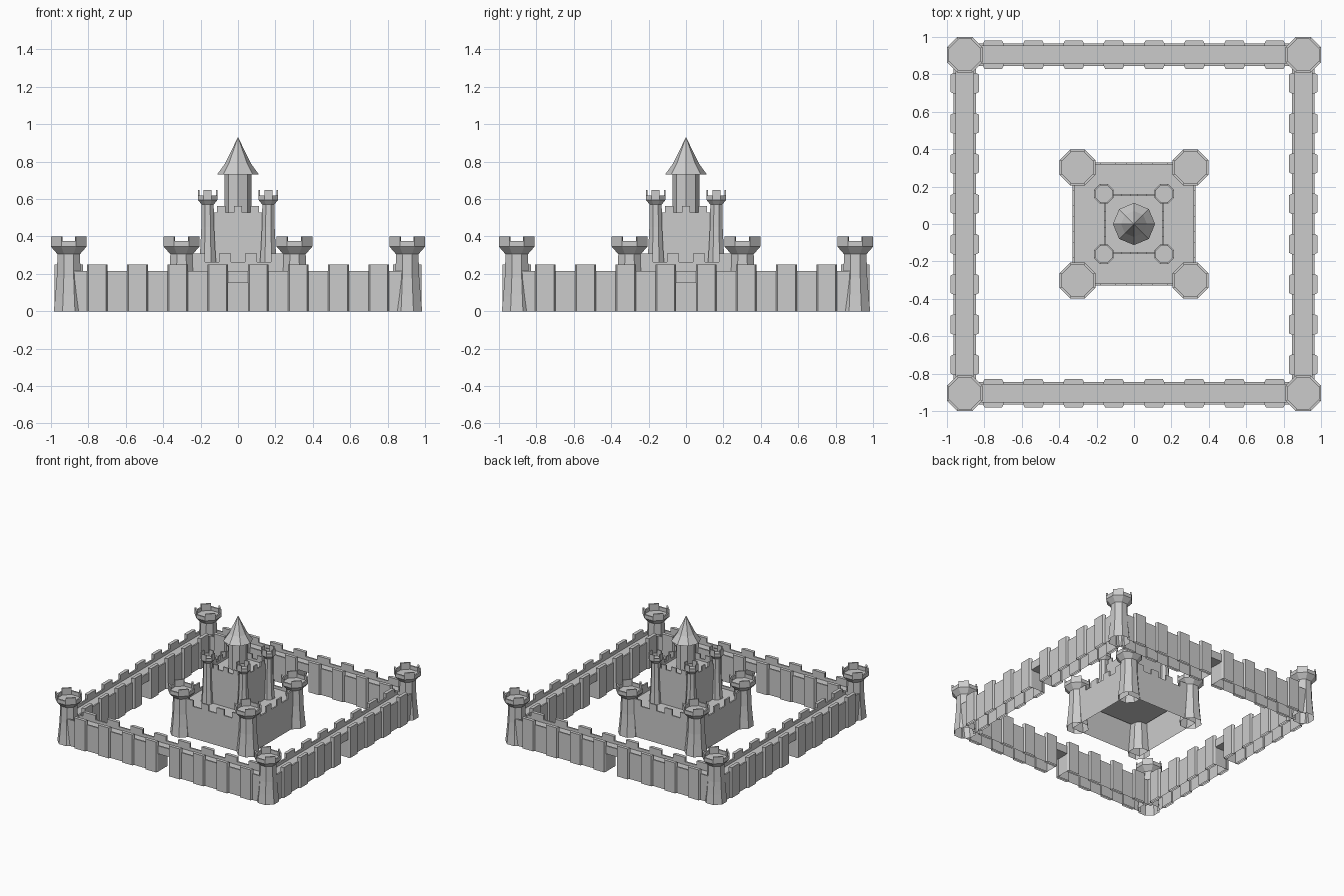
import bpy, bmesh
from math import pi, cos, tan
from mathutils import Matrix, Vector

if "Cube" in bpy.data.objects:
    bpy.data.objects.remove(bpy.data.objects["Cube"])

stone = bpy.data.materials.new("grey_stone")
stone.use_nodes = True
GREY = (0.6, 0.6, 0.6, 1)
stone.diffuse_color = GREY
stone.node_tree.nodes["Principled BSDF"].inputs["Base Color"].default_value = GREY


def finish(bm, name, loc=(0, 0, 0), turn=0):
    bmesh.ops.recalc_face_normals(bm, faces=bm.faces)
    mesh = bpy.data.meshes.new(name)
    bm.to_mesh(mesh)
    bm.free()
    mesh.materials.append(stone)
    obj = bpy.data.objects.new(name, mesh)
    obj.location = loc
    obj.rotation_euler.z = turn
    bpy.context.collection.objects.link(obj)


def spun(turn, x, y, z):
    return Matrix.Rotation(turn, 3, 'Z') @ Vector((x, y, z))


def skin(bm, rings, closed):
    """Bridge successive rows of points with quads."""
    rows = [[bm.verts.new(p) for p in ring] for ring in rings]
    n = len(rows[0])
    for a, b in zip(rows, rows[1:]):
        for i in range(n if closed else n - 1):
            j = (i + 1) % n
            bm.faces.new((a[i], a[j], b[j], b[i]))
    return rows


def prism(bm, pts, z0, z1, turn=0):
    """Upright block with an open bottom."""
    rows = skin(bm, [[spun(turn, x, y, z) for x, y in pts] for z in (z0, z1)], True)
    bm.faces.new(rows[1])


def shell(bm, profile, sides, phase=0.5):
    """Polygonal tower skin; radii are measured to the flats. Last row is capped."""
    k = 1 / cos(pi / sides)
    rows = skin(bm, [[spun((i + phase) * 2 * pi / sides, r * k, 0, z)
                      for i in range(sides)] for r, z in profile], True)
    bm.faces.new(rows[-1])


def round_tower(name, loc, shaft, crown_r, crown_z, rim_z, top_z, rim, first):
    bm = bmesh.new()
    inner = crown_r - rim
    shell(bm, shaft + [(crown_r, crown_z), (crown_r, rim_z), (inner, rim_z), (inner, crown_z)], 8)
    t = tan(pi / 8)
    pts = [(crown_r, -crown_r * t), (crown_r, crown_r * t), (inner, inner * t), (inner, -inner * t)]
    for i in range(4):
        prism(bm, pts, rim_z, top_z, first + i * pi / 2)
    finish(bm, name, loc)


def square_block(name, half, z0, wall_z, top_z, floor_z, rim, centres, width):
    bm = bmesh.new()
    inner = half - rim
    shell(bm, [(half, z0), (half, wall_z), (inner, wall_z), (inner, floor_z)], 4)
    w = width / 2
    for side in range(4):
        for c in centres:
            pts = [(c - w, -half), (c + w, -half), (c + w, -inner), (c - w, -inner)]
            prism(bm, pts, wall_z, top_z, side * pi / 2)
    finish(bm, name)


# Curtain wall: one side with gate and buttress merlons, repeated four times
OUT, IN, WALK, TOP, GATE_W, GATE_H = -0.965, -0.845, 0.19, 0.215, 0.055, 0.15
LIP = 0.012


def channel(bottom):
    return [(OUT, bottom), (OUT, TOP), (OUT + LIP, TOP), (OUT + LIP, WALK),
            (IN - LIP, WALK), (IN - LIP, TOP), (IN, TOP), (IN, bottom)]


for n, side in enumerate(("front", "left", "back", "right")):
    bm = bmesh.new()
    for s in (-1, 1):
        skin(bm, [[(s * x, y, z) for y, z in channel(0)] for x in (GATE_W, 0.88)], False)
        jamb = [(OUT, 0), (IN, 0), (IN, GATE_H), (OUT, GATE_H)]
        bm.faces.new([bm.verts.new((s * GATE_W, y, z)) for y, z in jamb])
        for i in range(4):
            c = s * (0.1075 + 0.215 * i)
            for edge, out in ((OUT, -1), (IN, 1)):
                back, face = edge - out * LIP, edge + out * 0.015
                prism(bm, [(c - 0.055, back), (c - 0.055, edge), (c - 0.047, face),
                           (c + 0.047, face), (c + 0.055, edge), (c + 0.055, back)], 0, 0.25)
    skin(bm, [[(x, y, z) for y, z in channel(GATE_H)] for x in (-GATE_W, GATE_W)], True)
    finish(bm, side + "_wall", turn=n * pi / 2)

# Keep and the block on top of it
square_block("keep", 0.33, 0, 0.262, 0.31, 0.24, 0.012, (-0.21, -0.07, 0.07, 0.21), 0.065)
square_block("upper_keep", 0.16, 0.24, 0.528, 0.563, 0.51, 0.01, (-0.09, 0, 0.09), 0.045)

# Corner towers of the wall, the keep and the upper keep
big_shaft = [(0.08, 0), (0.072, 0.08), (0.064, 0.18), (0.06, 0.305)]
small_shaft = [(0.046, 0.24), (0.04, 0.33), (0.034, 0.45), (0.032, 0.57)]
for sx, lr in ((1, "left"), (-1, "right")):
    for sy, fb in ((-1, "front"), (1, "back")):
        tag = fb + "_" + lr
        for part, d in (("wall_tower_", 0.905), ("keep_tower_", 0.302)):
            round_tower(part + tag, (sx * d, sy * d, 0), big_shaft,
                        0.095, 0.345, 0.375, 0.4, 0.012, pi / 4)
        round_tower("turret_" + tag, (sx * 0.162, sy * 0.162, 0), small_shaft,
                    0.052, 0.595, 0.62, 0.647, 0.008, 0)

# Central drum and pointed roof
bm = bmesh.new()
shell(bm, [(0.067, 0.5), (0.067, 0.735)], 8, 0)
finish(bm, "central_drum")
bm = bmesh.new()
shell(bm, [(0.06, 0.73), (0.104, 0.73), (0.064, 0.79), (0.032, 0.86), (0.001, 0.93)], 8, 0)
finish(bm, "spire_roof")
